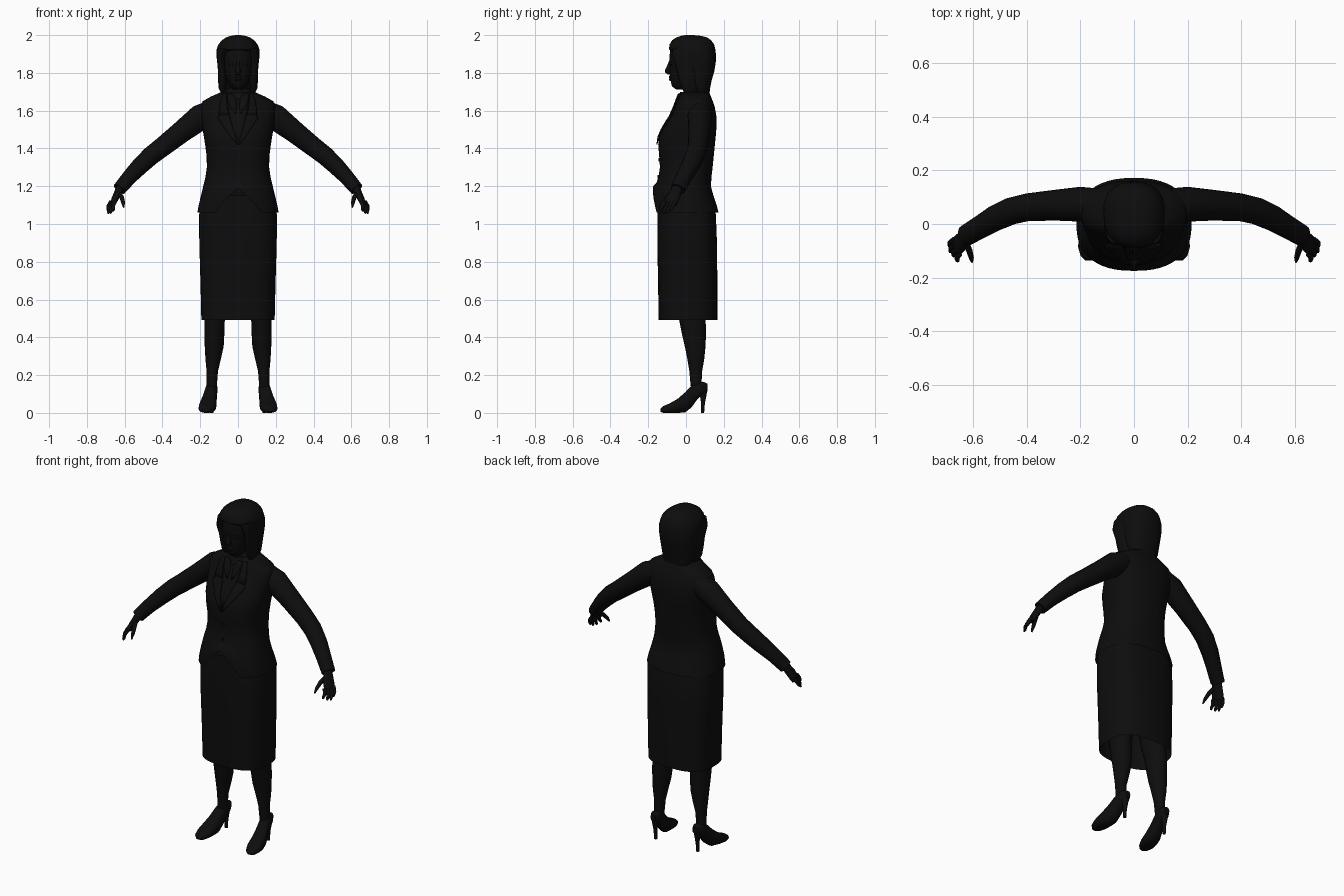
import bpy, bmesh, math
from mathutils import Vector

black = bpy.data.materials.new("near_black")
black.diffuse_color = (0.004, 0.004, 0.004, 1)


def make(name, verts, faces, mirror=False, solid=0, angle=50):
    me = bpy.data.meshes.new(name)
    bm = bmesh.new()
    vs = [bm.verts.new(v) for v in verts]
    for f in faces:
        bm.faces.new([vs[i] for i in f])
    bmesh.ops.recalc_face_normals(bm, faces=bm.faces)
    bm.to_mesh(me)
    bm.free()
    me.materials.append(black)
    ob = bpy.data.objects.new(name, me)
    bpy.context.collection.objects.link(ob)
    bpy.context.view_layer.objects.active = ob
    ob.select_set(True)
    bpy.ops.object.shade_smooth_by_angle(angle=math.radians(angle))
    ob.select_set(False)
    if solid:
        m = ob.modifiers.new("thickness", 'SOLIDIFY')
        m.thickness, m.offset = solid, 0
    if mirror:
        ob.modifiers.new("mirror", 'MIRROR')
    return ob


def loft(name, rings, cap0=True, cap1=True, **kw):
    n = len(rings[0])
    verts = [v for r in rings for v in r]
    faces = [(i*n + j, i*n + (j+1) % n, (i+1)*n + (j+1) % n, (i+1)*n + j)
             for i in range(len(rings)-1) for j in range(n)]
    if cap0:
        faces.append(tuple(range(n)))
    if cap1:
        faces.append(tuple(range(len(verts)-n, len(verts))))
    return make(name, verts, faces, **kw)


def oval(n, e):
    """Unit superellipse points."""
    out = []
    for k in range(n):
        a = 2*math.pi*k/n
        c, s = math.cos(a), math.sin(a)
        out.append((math.copysign(abs(c)**(2/e), c), math.copysign(abs(s)**(2/e), s)))
    return out


def column(name, rows, n=32, e=2.3, x=0, **kw):
    """Loft of level rings; each row is z, half width, front y, back y [, centre x]."""
    rings = []
    for r in rows:
        z, w, f, b = r[:4]
        cx = r[4] if len(r) > 4 else x
        rings.append([(cx + w*u, (f+b)/2 + (b-f)/2*v, z) for u, v in oval(n, e)])
    return loft(name, rings, **kw)


def tube(name, rows, n=16, **kw):
    """Loft along a path; each row is x, y, z, radius across, radius up."""
    pts = [Vector(r[:3]) for r in rows]
    rings = []
    for i, r in enumerate(rows):
        t = (pts[min(i+1, len(pts)-1)] - pts[max(i-1, 0)]).normalized()
        side = t.cross(Vector((1, 0, 1))).normalized()
        up = side.cross(t)
        rings.append([pts[i] + side*r[3]*u + up*r[4]*v for u, v in oval(n, 2)])
    return loft(name, rings, **kw)


# Jacket body, with a hem that is cut away in a curve at the front
BODY = [(1.06, .215, -.175, .172), (1.10, .208, -.175, .162), (1.15, .196, -.168, .145),
        (1.20, .184, -.157, .132), (1.25, .172, -.145, .135), (1.30, .165, -.138, .141),
        (1.36, .166, -.142, .147), (1.42, .174, -.147, .153), (1.47, .182, -.140, .158),
        (1.52, .190, -.115, .162), (1.57, .197, -.083, .161), (1.62, .199, -.060, .152),
        (1.65, .187, -.048, .142), (1.675, .142, -.042, .132), (1.70, .085, -.030, .122)]
E = 2.4
rings = []
for i, (z, w, f, b) in enumerate(BODY):
    ring = []
    for u, v in oval(48, E):
        lift = max(0, 1 - abs(w*u)/.12)**.8 * .13 if v < 0 else 0
        ring.append((w*u, (f+b)/2 + (b-f)/2*v, z + lift*max(0, (1.22-z)/.16)))
    rings.append(ring)
loft("jacket", rings, cap0=False)


def front_y(x, z):
    for p, q in zip(BODY, BODY[1:]):
        if p[0] <= z <= q[0]:
            t = (z-p[0])/(q[0]-p[0])
            w, f, b = [p[k] + (q[k]-p[k])*t for k in (1, 2, 3)]
            return (f+b)/2 - (b-f)/2*(1 - min(1, abs(x/w))**E)**(1/E)
    return BODY[-1][2]


def patch(name, rows, lift, mirror=True):
    """Thin cloth panel laid over the jacket front; rows are z, inner x, outer x."""
    verts, m = [], 6
    for z, a, b in rows:
        for k in range(m):
            x = a + (b-a)*k/(m-1)
            verts.append((x, front_y(x, z) - lift, z))
    faces = [(i*m+k, i*m+k+1, (i+1)*m+k+1, (i+1)*m+k)
             for i in range(len(rows)-1) for k in range(m-1)]
    make(name, verts, faces, mirror=mirror, solid=.006)


# Lapels, collar, shirt front and button
patch("lapel", [(1.42, .0, .006), (1.46, .012, .038), (1.50, .025, .066), (1.54, .036, .092),
                (1.565, .043, .108), (1.58, .047, .085)], .007)
patch("collar_front", [(1.575, .046, .1), (1.61, .055, .098), (1.65, .06, .092), (1.69, .06, .078)], .007)
patch("shirt_collar", [(1.585, .012, .016), (1.62, .008, .04), (1.66, .01, .055), (1.69, .03, .055)], .006)
patch("shirt_front", [(1.44, -.006, .006), (1.50, -.026, .026), (1.58, -.046, .046), (1.66, -.058, .058)],
      .002, mirror=False)
column("collar_back", [(1.66, .1, -.01, .133), (1.69, .085, -.012, .126), (1.715, .072, .0, .118)],
       cap0=False, cap1=False)
for z in (1.25, 1.34):
    y = front_y(0, z)
    loft("button", [[(.010*u, yy, z + .010*v) for u, v in oval(12, 2)] for yy in (y+.003, y-.006)])

# Skirt, open at the hem
column("skirt", [(.493, .194, -.145, .166), (.70, .199, -.148, .166), (.90, .205, -.152, .164),
                 (1.05, .206, -.152, .158), (1.15, .180, -.145, .130)], n=40, e=2.8, cap0=False)

# Sleeves
tube("sleeve", [(.13, .07, 1.60, .062, .06), (.20, .074, 1.565, .065, .068), (.30, .070, 1.487, .057, .058),
                (.40, .062, 1.408, .052, .052), (.46, .048, 1.362, .051, .050), (.52, .021, 1.306, .048, .046),
                (.575, -.012, 1.248, .043, .040), (.628, -.043, 1.185, .040, .036)], n=20, mirror=True)

# Hands
tube("palm", [(.620, -.042, 1.20, .026, .022), (.636, -.056, 1.165, .031, .020),
              (.650, -.071, 1.135, .037, .018), (.662, -.083, 1.108, .036, .014)], mirror=True)
for i, (a, b) in enumerate([((.652, -.113, 1.118), (.660, -.140, 1.068)), ((.661, -.095, 1.112), (.675, -.121, 1.056)),
                            ((.668, -.077, 1.112), (.688, -.105, 1.055)), ((.672, -.058, 1.118), (.691, -.084, 1.068))]):
    a, b = Vector(a), Vector(b)
    mid = a.lerp(b, .5) + Vector((.006, 0, 0))
    tube("finger", [(*a, .011, .011), (*mid, .010, .010), (*a.lerp(b, .85), .008, .008), (*b, .004, .004)],
         n=8, mirror=True)
tube("thumb", [(.630, -.065, 1.165, .014, .013), (.615, -.100, 1.140, .012, .012),
               (.608, -.125, 1.112, .010, .010), (.605, -.142, 1.088, .004, .004)], n=8, mirror=True)

# Legs
column("leg", [(.10, .026, .030, .085, .139), (.17, .028, .022, .083, .138), (.22, .030, .018, .085, .136),
               (.28, .040, .008, .096, .132), (.35, .050, -.006, .103, .126), (.42, .053, -.022, .106, .125),
               (.49, .054, -.036, .104, .124), (.58, .064, -.055, .105, .118), (.80, .085, -.08, .12, .105)],
       n=20, e=2, mirror=True)

# Pointed shoes with slim heels
rings = [[(cx + w*u, y, (lo+hi)/2 + (hi-lo)/2*v) for u, v in oval(20, 2.5)] for y, cx, w, lo, hi in [
    (-.136, .168, .014, .006, .022), (-.120, .168, .031, .0, .036), (-.085, .165, .044, .0, .051),
    (-.045, .160, .045, .0, .074), (-.005, .153, .040, .002, .108), (.03, .146, .034, .030, .145),
    (.06, .141, .032, .072, .162), (.09, .139, .030, .098, .165), (.114, .138, .016, .115, .155)]]
loft("shoe", rings, mirror=True)
column("shoe_heel", [(0, .009, .080, .096), (.05, .010, .080, .100), (.09, .016, .074, .108), (.13, .026, .062, .114)],
       n=12, e=2, x=.139, mirror=True)

# Neck and face
column("neck", [(1.64, .064, -.02, .12), (1.70, .054, -.012, .11), (1.78, .054, -.01, .11)], n=24, e=2)
column("head", [(1.712, .026, -.052, .03), (1.728, .040, -.074, .05), (1.75, .054, -.080, .07),
                (1.79, .069, -.084, .08), (1.84, .077, -.087, .09), (1.89, .080, -.087, .09),
                (1.93, .078, -.083, .09)], n=28)
column("nose", [(1.792, .012, -.098, -.07), (1.803, .018, -.110, -.07), (1.815, .014, -.111, -.07),
                (1.84, .009, -.099, -.07), (1.865, .008, -.089, -.07)], n=12, e=2)
column("lips", [(1.757, .012, -.086, -.06), (1.765, .022, -.091, -.06), (1.772, .024, -.088, -.06),
                (1.778, .020, -.092, -.06), (1.785, .008, -.087, -.06)], n=12, e=2)
column("eyelid", [(1.838, .010, -.086, -.06), (1.847, .016, -.089, -.06), (1.856, .010, -.086, -.06)],
       n=12, e=2, x=.034, mirror=True)

# Chin-length hair: crown and back, with a lock each side of the face
column("hair", [(1.685, .076, .045, .124), (1.72, .094, .015, .128), (1.76, .100, .0, .136),
                (1.81, .104, -.015, .150), (1.86, .111, -.03, .158), (1.90, .115, -.055, .158),
                (1.925, .113, -.090, .155), (1.95, .104, -.087, .149), (1.972, .086, -.074, .134),
                (1.988, .062, -.050, .112), (1.996, .038, -.026, .08), (2.0, .015, -.005, .04)], n=36)
column("side_lock", [(1.685, .010, .0, .05, .076), (1.72, .020, -.025, .06, .083), (1.77, .023, -.040, .06, .083),
                     (1.82, .022, -.050, .06, .085), (1.88, .022, -.070, .06, .090), (1.93, .030, -.072, .06, .076)],
       n=16, e=2, mirror=True)
